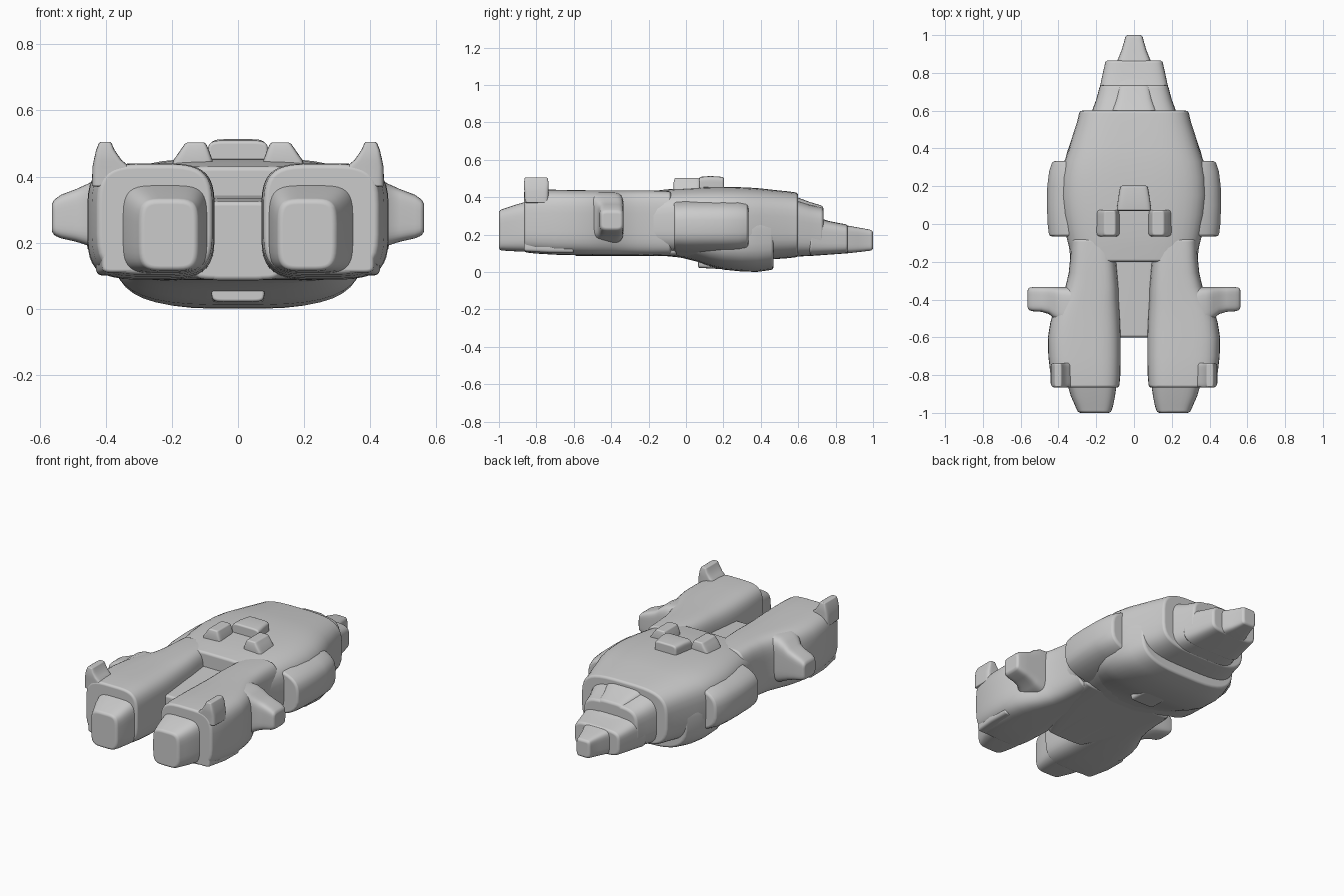
import bpy, bmesh, math

hull_grey = bpy.data.materials.new("hull grey")
hull_grey.diffuse_color = (0.6, 0.6, 0.6, 1)


def loft(name, axis, stations, n=4, mirror=False, bevel=0.014, sides=40):
    """Loft rounded-rectangle rings; station = (t, a_min, a_max, b_min, b_max).
    axis y: a=x, b=z   axis x: a=y, b=z   axis z: a=x, b=y"""
    bm = bmesh.new()
    rings = []
    for t, a0, a1, b0, b1 in stations:
        ring = []
        for i in range(sides):
            ang = 2 * math.pi * (i + 0.5) / sides
            c, s = math.cos(ang), math.sin(ang)
            a = (a0 + a1) / 2 + (a1 - a0) / 2 * math.copysign(abs(c) ** (2 / n), c)
            b = (b0 + b1) / 2 + (b1 - b0) / 2 * math.copysign(abs(s) ** (2 / n), s)
            co = {'y': (a, t, b), 'x': (t, a, b), 'z': (a, b, t)}[axis]
            ring.append(bm.verts.new(co))
        rings.append(ring)
    for r, q in zip(rings, rings[1:]):
        for i in range(sides):
            j = (i + 1) % sides
            bm.faces.new((r[i], r[j], q[j], q[i]))
    bm.faces.new(rings[0])
    bm.faces.new(rings[-1])
    bmesh.ops.recalc_face_normals(bm, faces=bm.faces)
    for f in bm.faces:
        f.smooth = True
    me = bpy.data.meshes.new(name)
    bm.to_mesh(me)
    bm.free()
    me.materials.append(hull_grey)
    ob = bpy.data.objects.new(name, me)
    bpy.context.collection.objects.link(ob)
    b = ob.modifiers.new("soft edges", 'BEVEL')
    b.width, b.segments = bevel, 3
    b.limit_method, b.angle_limit = 'ANGLE', math.radians(48)
    b.harden_normals = True
    if mirror:
        m = ob.modifiers.new("mirror", 'MIRROR')
        m.use_clip = False
        m.use_mirror_merge = False
    return ob


def centred(name, rows, n=4, **kw):
    """Loft along y, symmetric in x; row = (y, half_width, z_min, z_max)."""
    return loft(name, 'y', [(y, -w, w, z0, z1) for y, w, z0, z1 in rows], n, **kw)


# Main hull and the belly bulge below it
centred("main_hull", [
    (-.20, .335, .088, .430), (-.12, .345, .086, .440), (-.06, .36, .08, .446),
    (.05, .38, .07, .452), (.15, .39, .06, .455), (.25, .385, .055, .455),
    (.33, .37, .055, .452), (.40, .345, .06, .447), (.47, .325, .068, .439),
    (.54, .302, .073, .432), (.60, .288, .08, .424)], 3.6)
centred("belly", [
    (-.12, .30, .088, .38), (-.02, .33, .075, .38), (.06, .355, .055, .38),
    (.13, .37, .03, .38), (.20, .38, .012, .38), (.30, .375, .002, .38),
    (.38, .355, 0, .38), (.468, .325, .012, .38)], 3.2)
centred("belly_vent", [(.065, .08, .022, .15), (.20, .08, .015, .15)], 8, bevel=.008)

# Bulging side sponsons
centred("side_sponsons", [
    (-.065, .45, .095, .395), (0, .458, .09, .40), (.10, .462, .09, .40),
    (.20, .46, .09, .40), (.28, .45, .09, .40), (.333, .432, .10, .39)], 3.3)

# Stepped nose
centred("nose_rear", [
    (.55, .235, .08, .39), (.60, .222, .082, .38), (.66, .20, .086, .36),
    (.735, .18, .09, .345)], 4)
centred("nose_middle", [
    (.66, .20, .085, .30), (.73, .18, .09, .28), (.80, .165, .095, .265),
    (.866, .15, .10, .253)], 4.5)
centred("nose_ridge", [
    (.58, .13, .2, .405), (.66, .10, .2, .375), (.735, .085, .2, .352)], 5)
centred("nose_tip", [
    (.70, .125, .092, .292), (.80, .105, .098, .262), (.866, .088, .10, .248),
    (.92, .066, .106, .238), (.97, .051, .112, .229), (1.0, .045, .116, .222)], 5)

# Rear bridge slab between the pods
centred("rear_bridge", [(-.60, .09, .086, .325), (-.40, .105, .086, .335),
                        (-.15, .13, .086, .345)], 10)
centred("under_plate", [(-.60, .12, .088, .18), (-.45, .20, .087, .2),
                        (-.25, .28, .086, .2), (-.05, .30, .084, .2)], 7)

# Twin engine pods
loft("engine_pod", 'y', [
    (-.866, .078, .425, .105, .437), (-.80, .072, .442, .098, .440),
    (-.70, .070, .454, .092, .440), (-.60, .070, .456, .090, .438),
    (-.52, .073, .443, .088, .437), (-.46, .076, .425, .088, .436),
    (-.40, .080, .395, .088, .436), (-.333, .082, .363, .088, .436),
    (-.26, .088, .346, .088, .436), (-.18, .095, .338, .088, .436),
    (-.08, .10, .335, .09, .432)], 4, True)
loft("engine_nozzle", 'y', [
    (-1.0, .122, .296, .116, .33), (-.96, .110, .313, .113, .343),
    (-.91, .10, .335, .110, .36), (-.84, .09, .355, .107, .38)], 4.4, True)
loft("pod_lower_strake", 'y', [
    (-.866, .30, .41, .11, .20), (-.73, .32, .43, .102, .21),
    (-.60, .32, .43, .10, .21)], 6, True, .01)

# Upright stub on each pod
loft("tail_stub", 'z', [
    (.37, .30, .442, -.862, -.735), (.43, .328, .440, -.864, -.735),
    (.45, .352, .436, -.866, -.735), (.48, .373, .429, -.866, -.735),
    (.505, .384, .419, -.862, -.74)], 7, True, .01)

# Side fins on the pods
loft("side_fin", 'x', [
    (.32, -.56, -.333, .15, .43), (.38, -.535, -.333, .155, .425),
    (.42, -.505, -.333, .175, .405), (.45, -.477, -.333, .19, .38),
    (.49, -.465, -.333, .203, .362), (.535, -.462, -.334, .213, .345),
    (.563, -.455, -.338, .225, .325)], 5, True)

# Raised dorsal block with two rear legs
centred("dorsal_block", [
    (.07, .092, .40, .508), (.13, .085, .40, .513), (.203, .072, .40, .508)],
    6, bevel=.01)
loft("dorsal_leg", 'z', [
    (.40, .07, .21, -.066, .075), (.45, .077, .195, -.066, .075),
    (.48, .088, .174, -.066, .075), (.503, .098, .158, -.06, .07)], 8, True, .01)
